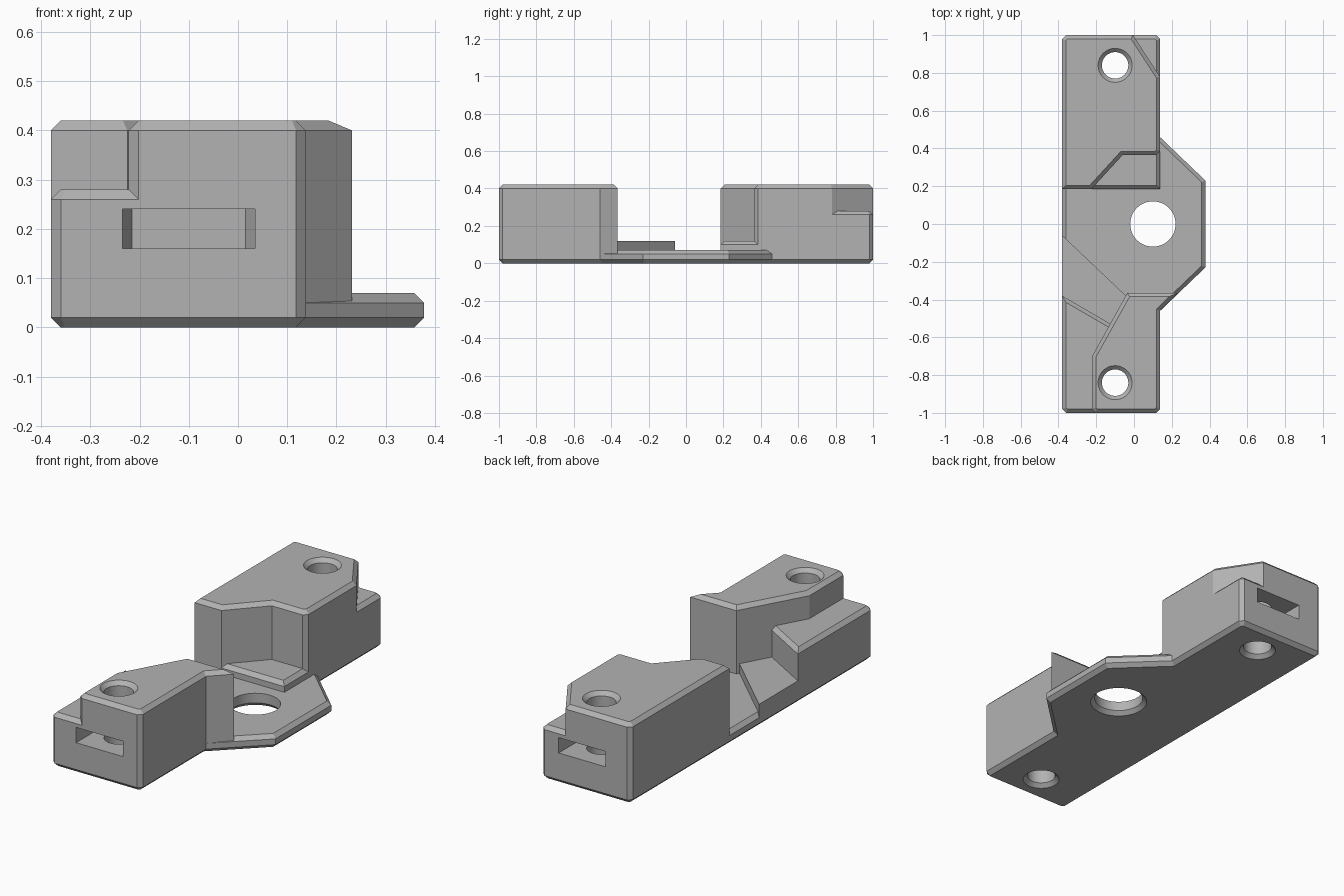
import bpy, bmesh
from mathutils import Vector

cube = bpy.data.objects.get("Cube")
if cube:
    bpy.data.objects.remove(cube, do_unlink=True)

C = 0.02  # chamfer size
L, R = -0.38, 0.138  # side walls of the body

grey = bpy.data.materials.new("plain_grey")
grey.use_nodes = True
grey.diffuse_color = (0.45, 0.45, 0.45, 1)
grey.node_tree.nodes["Principled BSDF"].inputs["Base Color"].default_value = (0.45, 0.45, 0.45, 1)


def inset(pts, d):
    """Move every edge of a counter-clockwise outline inward by d."""
    out = []
    for i, p in enumerate(pts):
        a = (p - pts[i - 1]).normalized()
        b = (pts[(i + 1) % len(pts)] - p).normalized()
        na, nb = Vector((-a.y, a.x)), Vector((-b.y, b.x))
        out.append(p + (na + nb) * (d / (1 + na.dot(nb))))
    return out


def clip(pts, corners):
    """Cut the given outline corners."""
    out = []
    for i, p in enumerate(pts):
        if i in corners:
            q = pts[(i + 1) % len(pts)]
            out += [p + (pts[i - 1] - p).normalized() * C, p + (q - p).normalized() * C]
        else:
            out.append(p)
    return out


def loft(name, rings):
    """Closed solid through (outline, height) rings."""
    bm = bmesh.new()
    loops = [[bm.verts.new((p.x, p.y, z)) for p in pts] for pts, z in rings]
    n = len(loops[0])
    for lo, hi in zip(loops, loops[1:]):
        for i in range(n):
            j = (i + 1) % n
            bm.faces.new((lo[i], lo[j], hi[j], hi[i]))
    bm.faces.new(loops[0][::-1])
    bm.faces.new(loops[-1])
    bmesh.ops.recalc_face_normals(bm, faces=bm.faces)
    me = bpy.data.meshes.new(name)
    bm.to_mesh(me)
    bm.free()
    me.materials.append(grey)
    ob = bpy.data.objects.new(name, me)
    bpy.context.collection.objects.link(ob)
    return ob


def prism(name, pts, z0, z1, top=True, bottom=False, cut=()):
    pts = clip([Vector(p) for p in pts], cut)
    rings = [(inset(pts, C), z0), (pts, z0 + C)] if bottom else [(pts, z0)]
    rings += [(pts, z1 - C), (inset(pts, C), z1)] if top else [(pts, z1)]
    return loft(name, rings)


def circle(x, y, r, n=48):
    bm = bmesh.new()
    ring = bmesh.ops.create_circle(bm, segments=n, radius=r)["verts"]
    pts = [Vector((x + v.co.x, y + v.co.y)) for v in ring]
    bm.free()
    return pts


def hole(name, x, y, r, z_top, flare_top):
    """Round cutter flared at the bottom and optionally at the top."""
    wide, thin = circle(x, y, r + C), circle(x, y, r)
    rings = [(wide, -0.1), (wide, 0), (thin, C)]
    if flare_top:
        rings += [(thin, z_top - C), (wide, z_top), (wide, z_top + 0.1)]
    else:
        rings += [(thin, z_top + 0.1)]
    return loft(name, rings)


# Base plate with the angled side tab
base = prism("mounting_bracket",
             [(L, -1), (R, -1), (R, -0.46), (0.378, -0.23), (0.378, 0.23), (R, 0.46), (R, 1), (L, 1)],
             0, 0.07, bottom=True, cut=(0, 1, 6, 7))

solids = [
    # Front block, its side step and the low triangular ledge
    prism("front_block", [(-0.222, -1), (R, -1), (R, -0.46), (0.232, -0.365), (-0.035, -0.365), (-0.222, -0.70)],
          C, 0.42, cut=(0, 1)),
    prism("front_step", [(L, -1), (0.05, -1), (0.05, -0.63), (L, -0.38)], C, 0.28, cut=(0,)),
    prism("front_ledge", [(L, -0.6), (0, -0.6), (0, -0.42), (L, -0.06)], C, 0.12, top=False),
    # Rear block, its corner step and the ledge facing the middle
    prism("rear_block", [(L, 0.185), (-0.225, 0.185), (-0.06, 0.365), (R, 0.365), (R, 0.78), (-0.005, 1), (L, 1)],
          C, 0.42, cut=(3, 6)),
    prism("rear_step", [(-0.2, 0.6), (R, 0.6), (R, 1), (-0.2, 1)], C, 0.28, cut=(2,)),
    prism("rear_ledge", [(-0.3, 0.185), (R, 0.185), (R, 0.5), (-0.3, 0.5)], C, 0.12),
]

# Centre hole, screw holes and nut slots in both ends
cutters = [hole("centre_hole", 0.1, 0, 0.12, 0.07, False)]
for side, s in (("front", -1), ("rear", 1)):
    cutters.append(hole(side + "_screw_hole", -0.1, s * 0.84, 0.07, 0.42, True))
    slot = [(-0.235, s * 1.1), (0.035, s * 1.1), (0.035, s * 0.74), (0.015, s * 0.7),
            (-0.215, s * 0.7), (-0.235, s * 0.74)]
    cutters.append(prism(side + "_nut_slot", slot, 0.16, 0.24, top=False))

for ob, op in [(o, "UNION") for o in solids] + [(o, "DIFFERENCE") for o in cutters]:
    ob.hide_render = True
    mod = base.modifiers.new(ob.name, "BOOLEAN")
    mod.operation, mod.solver, mod.object = op, "EXACT", ob

# Bake the booleans and drop the helpers
graph = bpy.context.evaluated_depsgraph_get()
mesh = bpy.data.meshes.new_from_object(base.evaluated_get(graph))
base.modifiers.clear()
base.data = mesh
for ob in solids + cutters:
    bpy.data.objects.remove(ob, do_unlink=True)

bpy.ops.object.select_all(action="DESELECT")
base.select_set(True)
bpy.context.view_layer.objects.active = base
bpy.ops.object.shade_smooth_by_angle(angle=0.4)
